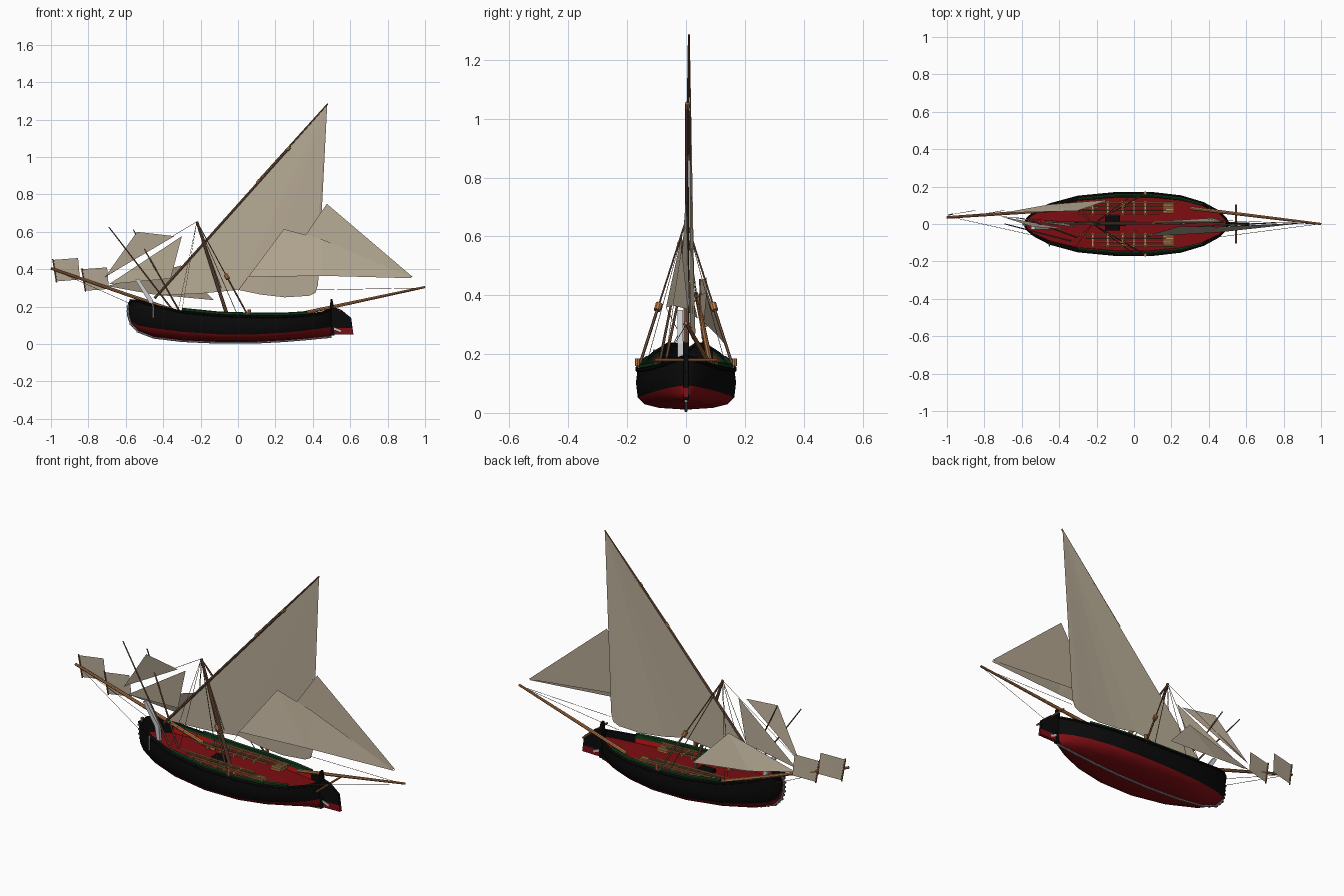
import bpy, bmesh, math
from mathutils import Vector

cube = bpy.data.objects.get("Cube")
if cube:
    bpy.data.objects.remove(cube, do_unlink=True)


def material(name, r, g, b):
    m = bpy.data.materials.new(name)
    m.use_nodes = True
    m.diffuse_color = (r, g, b, 1)
    m.node_tree.nodes["Principled BSDF"].inputs["Base Color"].default_value = (r, g, b, 1)
    return m


BLACK = material("black_paint", .003, .003, .003)
RED = material("dark_red", .21, .004, .006)
BRIGHT = material("bulwark_red", .5, .006, .006)
GREEN = material("rail_green", .006, .045, .011)
SAIL = material("canvas", .48, .41, .305)
WOOD = material("spar_wood", .48, .19, .065)
DARK = material("dark_wood", .2, .1, .055)
PLANK = material("plank_wood", .55, .27, .1)
GREY = material("iron_grey", .25, .25, .26)
PALE = material("pale_grey", .6, .6, .62)


def make(name, bm, *mats, smooth=False):
    bmesh.ops.recalc_face_normals(bm, faces=bm.faces)
    mesh = bpy.data.meshes.new(name)
    bm.to_mesh(mesh)
    bm.free()
    for m in mats:
        mesh.materials.append(m)
    ob = bpy.data.objects.new(name, mesh)
    bpy.context.collection.objects.link(ob)
    if smooth:
        bpy.ops.object.select_all(action='DESELECT')
        ob.select_set(True)
        bpy.context.view_layer.objects.active = ob
        bpy.ops.object.shade_smooth_by_angle(angle=math.radians(40))
    return ob


def spar(name, a, b, r=.006, tip=None, mat=WOOD, sides=8):
    a, b = Vector(a), Vector(b)
    d = b - a
    bm = bmesh.new()
    bmesh.ops.create_cone(bm, cap_ends=True, segments=sides, radius1=r,
                          radius2=r if tip is None else tip, depth=d.length)
    bm.transform(d.to_track_quat('Z', 'Y').to_matrix().to_4x4())
    bmesh.ops.translate(bm, verts=bm.verts, vec=(a + b) / 2)
    return make(name, bm, mat, smooth=sides > 4)


def rope(name, a, b):
    return spar(name, a, b, .0012, mat=DARK, sides=4)


def box(name, pos, size, mat):
    bm = bmesh.new()
    bmesh.ops.create_cube(bm, size=1)
    bmesh.ops.scale(bm, verts=bm.verts, vec=size)
    bmesh.ops.translate(bm, verts=bm.verts, vec=pos)
    return make(name, bm, mat)


def sheet(name, points):
    bm = bmesh.new()
    bmesh.ops.triangulate(bm, faces=[bm.faces.new([bm.verts.new(p) for p in points])])
    return make(name, bm, SAIL)


def plate(name, outline, y, thick, *mats, split=None):
    # upright plate in the x-z plane, painted below a height
    bm = bmesh.new()
    f = bm.faces.new([bm.verts.new((x, y - thick / 2, z)) for x, z in outline])
    ext = bmesh.ops.extrude_face_region(bm, geom=[f])['geom']
    bmesh.ops.translate(bm, vec=(0, thick, 0),
                        verts=[v for v in ext if isinstance(v, bmesh.types.BMVert)])
    if split:
        bmesh.ops.bisect_plane(bm, geom=bm.verts[:] + bm.edges[:] + bm.faces[:],
                               plane_co=(0, 0, split), plane_no=(0, 0, 1))
        for f in bm.faces:
            f.material_index = int(f.calc_center_median().z < split)
    return make(name, bm, *mats)


# Hull: lofted stations of x, half width, keel height, sheer height
STATIONS = [(-.582, .01, .155, .222), (-.568, .034, .11, .238), (-.53, .065, .07, .238),
            (-.45, .108, .038, .212), (-.3, .15, .02, .178), (-.1, .17, .011, .158),
            (.1, .17, .012, .152), (.25, .152, .02, .153), (.37, .115, .03, .16),
            (.45, .07, .038, .174), (.49, .03, .041, .188), (.5, .012, .043, .195)]
bm = bmesh.new()
rings = []
for x, w, k, s in STATIONS:
    wl = max(.05 + .17 * x * x, k + .01)
    full = 1 - abs(x) ** 2
    deck = max(min(s - .034, .16), k + .005)
    half = [(w * .55 * full, k + .15 * (wl - k)), (w * .84 * full, k + .45 * (wl - k)),
            (w * (.97 - .5 * x * x), wl), (w, wl + .5 * (s - wl)), (w * .96, s),
            (w * .86, s), (w * .85, s - .014), (w * .83, deck - .003)]
    pts = [(0, k)] + half + [(0, deck)] + [(-y, z) for y, z in reversed(half)]
    rings.append([bm.verts.new((x, y, z)) for y, z in pts])
n = len(rings[0])
bands = [1, 1, 1, 0, 0, 0, 3, 2, 1]
bands += bands[::-1]
for a, b in zip(rings, rings[1:]):
    for i in range(n):
        j = (i + 1) % n
        f = bm.faces.new((a[i], a[j], b[j], b[i]))
        at_end = abs(f.calc_center_median().x + .02) > .42
        f.material_index = 0 if at_end and bands[i] > 1 else bands[i]
for end in (rings[0], rings[-1]):
    bm.faces.new(end)
make("hull", bm, BLACK, RED, BRIGHT, GREEN, smooth=True)

# Green rails and black rubbing strakes along the sides
for side, label in ((1, "left"), (-1, "right")):
    for a, b in zip(STATIONS[4:8], STATIONS[5:9]):
        spar(label + "_rail", (a[0], side * a[1] * .89, a[3] + .007),
             (b[0], side * b[1] * .89, b[3] + .007), .009, mat=GREEN, sides=6)
    for a, b in zip(STATIONS, STATIONS[1:]):
        spar(label + "_strake", (a[0], side * a[1] * .97, a[3] - .006),
             (b[0], side * b[1] * .97, b[3] - .006), .007, mat=BLACK, sides=6)

# Grey keel and stem band with studs
path = [(-.572, .238), (-.588, .2)] + [(x - (.004 if x < -.5 else 0), k - .003)
                                       for x, w, k, s in STATIONS]
for a, b in zip(path, path[1:]):
    spar("keel_band", (a[0], 0, a[1]), (b[0], 0, b[1]), .006, mat=GREY, sides=6)
for a, b in zip(path[:5], path[1:6]):
    for t in (0, .5):
        x, z = a[0] + t * (b[0] - a[0]), a[1] + t * (b[1] - a[1])
        box("stem_stud", (x - .003, 0, z), (.01, .016, .008), GREY)
plate("bow_plank", [(-.55, .345), (-.53, .35), (-.455, .235), (-.448, .15), (-.465, .15),
                    (-.48, .23)], -.02, .018, PALE)
spar("bow_fender", (-.455, -.108, .215), (-.452, -.116, .14), .004, mat=PALE, sides=6)

# Stern post, rudder and tiller bar
plate("stern_post", [(.485, .045), (.515, .045), (.512, .2), (.505, .24), (.495, .24), (.49, .19)],
      0, .02, BLACK)
plate("rudder", [(.505, .05), (.617, .052), (.605, .14), (.55, .185), (.505, .2)],
      0, .016, BLACK, RED, split=.085)
spar("rudder_strap", (.5, 0, .088), (.55, 0, .068), .011, mat=PALE, sides=6)
spar("tiller_bar", (.545, -.105, .18), (.545, .105, .18), .005)

# Deck fittings: hatch, gratings and stacked oars
box("hatch", (-.115, .005, .134), (.08, .08, .024), BLACK)
for side in (1, -1):
    box("grating", (.185, side * .09, .14), (.06, .066, .012), WOOD)
    for i in range(5):
        box("grating_slat", (.185, side * (.065 + .0125 * i), .15), (.06, .009, .01), PLANK)
    for i in range(4):
        y = side * (.055 + .02 * i)
        spar("oar", (-.3 + .04 * i, y, .165), (.14 + .03 * i, y, .157), .005,
             mat=DARK if i == 1 else WOOD, sides=6)
    for x in (-.22, -.14, -.06, .0, .06):
        box("oar_rest", (x, side * .085, .153), (.012, .075, .012), PLANK)

# Mast, shrouds and blocks
PEAK = Vector((-.22, 0, .655))
spar("mast", (-.05, 0, .13), PEAK, .01, .007, DARK)
for s in (1, -1):
    foot = Vector((.06, s * .165, .14))
    mid = PEAK.lerp(foot, .57)
    spar("shroud", PEAK, mid, .003, mat=DARK, sides=6)
    spar("shroud_tackle", mid, foot, .005, mat=DARK, sides=6)
    spar("shroud_block", PEAK.lerp(foot, .55), PEAK.lerp(foot, .595), .012, mat=WOOD)
    spar("deadeye", foot + Vector((0, 0, .02)), foot + Vector((0, 0, .045)), .009, mat=WOOD)
    spar("second_shroud", PEAK, (0, s * .16, .15), .002, mat=DARK, sides=4)
    for x, y in ((-.32, .13), (-.3, .07)):
        rope("stay", PEAK, (x, s * y, .18))

# Long yard with its sail
spar("yard_lower", (-.446, .003, .245), (.27, .003, 1.045), .007, .006, DARK)
spar("yard_upper", (.1, .006, .862), (.48, .01, 1.285), .006, .0035, DARK)
for x, z in ((.11, .87), (.27, 1.045)):
    spar("yard_lashing", (x - .007, .005, z - .008), (x + .007, .005, z + .008), .009)
sheet("main_sail", [(-.43, .012, .26), (.477, .013, 1.28), (.442, .016, .85), (.43, .02, .6),
                    (.428, .03, .32), (.415, .032, .275), (.38, .03, .258), (.25, .022, .25),
                    (.12, .015, .265), (0, .012, .29), (-.2, .012, .27)])
rope("halyard", PEAK, (-.09, .01, .3))

# Stern spar and its two sails
spar("stern_spar", (.3, .085, .155), (1, 0, .305), .01, .006)
sheet("stern_sail_upper", [(.475, 0, .75), (.935, .012, .358), (.25, -.02, .42)])
sheet("stern_sail_lower", [(.054, -.068, .358), (.245, -.012, .615), (.45, -.015, .56),
                           (.935, .008, .352), (.45, -.045, .365)])
rope("stern_sail_tack", (.054, -.068, .358), (0, -.03, .285))
rope("stern_sheet", (.99, 0, .3), (.42, .02, .29))
for s in (1, -1):
    rope("stern_guy", (.99, 0, .3), (.45, s * .07, .18))

# Bow spar, headsails and poles
spar("bow_spar", (-.2, .09, .13), (-1, .035, .405), .011, .007)
sheet("outer_headsail", [(-.54, -.015, .6), (-.34, -.03, .577), (-.71, .04, .36)])
sheet("inner_headsail", [(-.3, -.02, .577), (-.69, .04, .32), (-.36, 0, .35)])
sheet("low_headsail", [(-.7, .06, .31), (-.305, .07, .42), (-.13, .13, .235), (-.45, .105, .265)])
spar("outer_pole", (-.34, -.09, .17), (-.69, 0, .625), .005, .003, DARK, 6)
spar("inner_pole", (-.31, -.07, .17), (-.56, .02, .612), .005, .003, DARK, 6)
for x, z in ((-.99, .45), (-.835, .4)):
    sheet("bow_square_sail", [(x, .048, z), (x + .135, .07, z + .01),
                              (x + .145, .075, z - .105), (x + .02, .053, z - .115)])
    spar("square_sail_rod", (x, .048, z + .005), (x + .02, .053, z - .12), .004, mat=DARK, sides=6)
for y in (-.06, .06):
    rope("bow_guy", (-.99, .04, .4), (-.54, y, .2))
rope("bow_stay", (-.71, .04, .36), PEAK)
